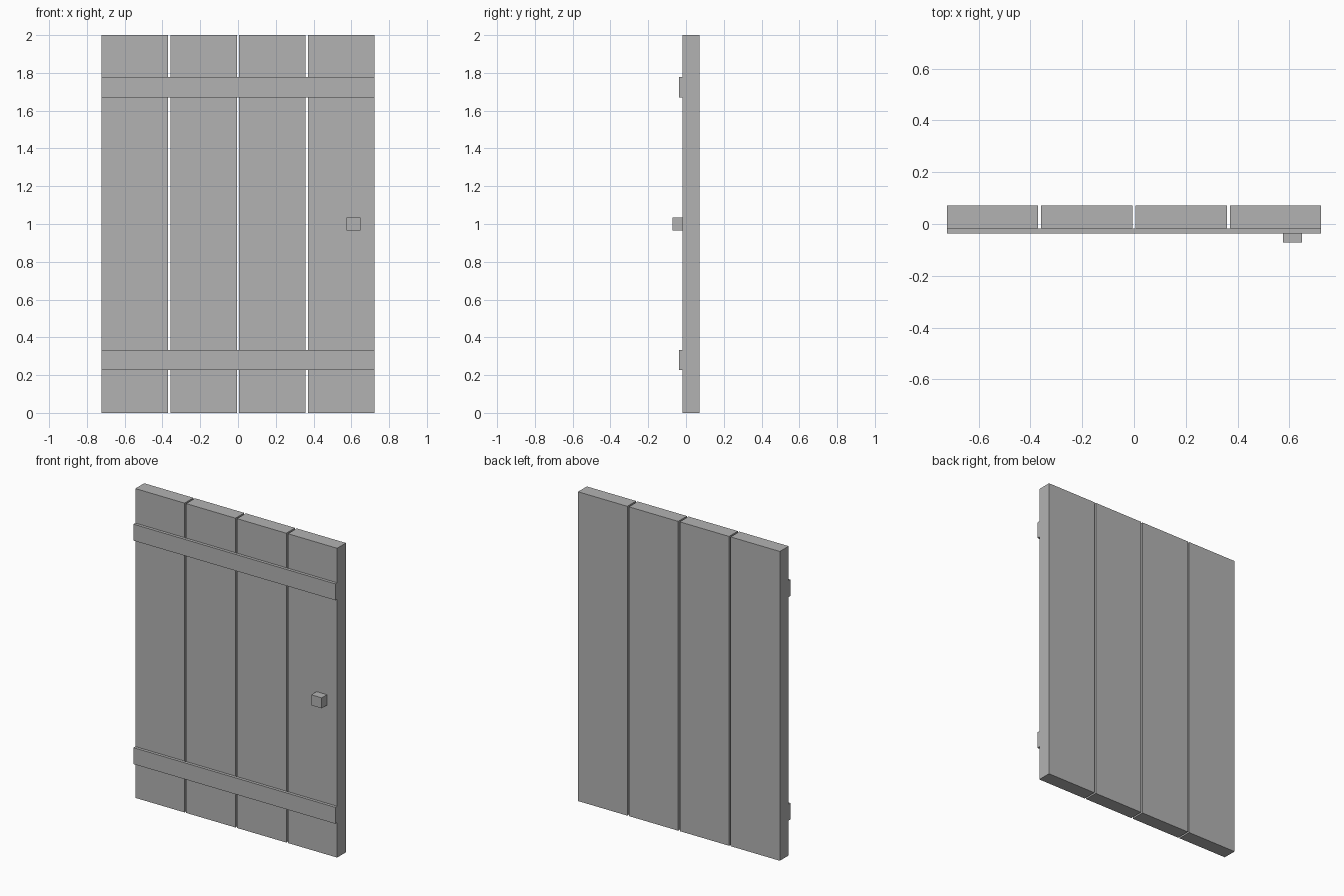
import bpy

if "Cube" in bpy.data.objects:
    bpy.data.objects.remove(bpy.data.objects["Cube"])

# One plain grey for the whole door
grey = bpy.data.materials.new("plain grey")
grey.diffuse_color = (0.45, 0.45, 0.45, 1)
grey.use_nodes = True
grey.node_tree.nodes["Principled BSDF"].inputs["Base Color"].default_value = grey.diffuse_color


def box(name, x, y, z):
    """Add a box spanning the (low, high) ranges on each axis."""
    bpy.ops.mesh.primitive_cube_add(size=1, location=[sum(r) / 2 for r in (x, y, z)])
    ob = bpy.context.object
    ob.name = name
    ob.scale = [r[1] - r[0] for r in (x, y, z)]
    bpy.ops.object.transform_apply(location=False, rotation=False, scale=True)
    ob.data.materials.append(grey)
    return ob


HALF = 0.722        # half the door width
GAP = 0.0115        # slit between planks
FRONT, BACK = -0.018, 0.072
plank_w = (2 * HALF - 3 * GAP) / 4

# Four upright planks
for i in range(4):
    x0 = -HALF + i * (plank_w + GAP)
    box(f"plank_{i + 1}", (x0, x0 + plank_w), (FRONT, BACK), (0, 2))

# Two cross battens on the front
for name, z0 in (("lower_batten", 0.226), ("upper_batten", 1.671)):
    box(name, (-HALF, HALF), (-0.037, FRONT), (z0, z0 + 0.106))

# Square knob
box("knob", (0.575, 0.649), (-0.072, FRONT), (0.966, 1.034))
